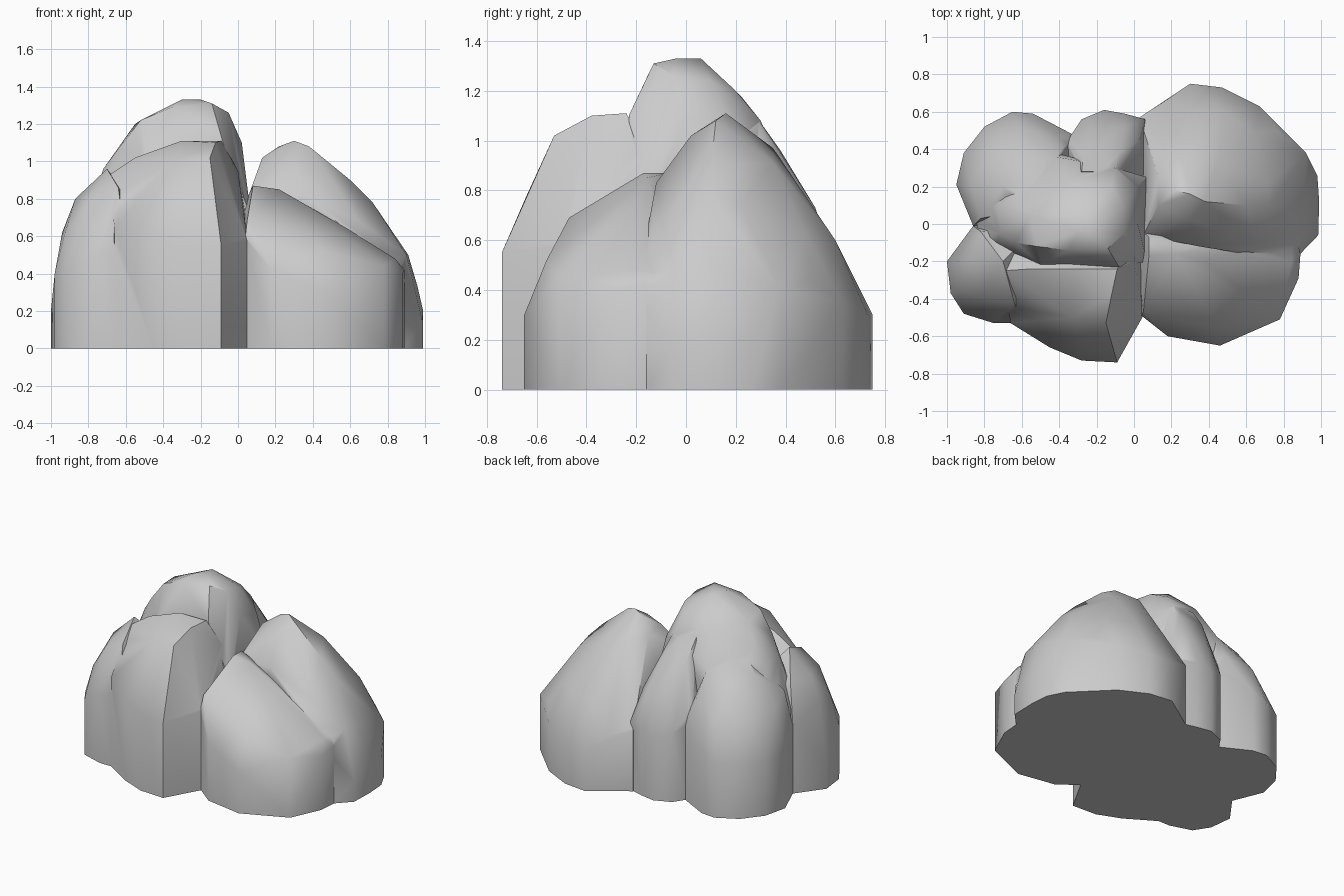
import bpy, bmesh, math


def lobe(name, rim, crown):
    """Convex boulder: rim points drop straight to the ground, crown points shape the top."""
    bm = bmesh.new()
    for x, y, z in rim:
        bm.verts.new((x, y, 0))
        bm.verts.new((x, y, z))
    for p in crown:
        bm.verts.new(p)
    res = bmesh.ops.convex_hull(bm, input=bm.verts[:])
    junk = {v for v in res["geom_interior"] + res["geom_unused"]
            if isinstance(v, bmesh.types.BMVert) and not v.link_faces}
    bmesh.ops.delete(bm, geom=list(junk), context='VERTS')
    bmesh.ops.dissolve_limit(bm, angle_limit=0.02, verts=bm.verts[:], edges=bm.edges[:])
    bmesh.ops.recalc_face_normals(bm, faces=bm.faces[:])
    me = bpy.data.meshes.new(name)
    bm.to_mesh(me)
    bm.free()
    ob = bpy.data.objects.new(name, me)
    bpy.context.collection.objects.link(ob)
    return ob


# central peak, running out to the left flank
peak = lobe("boulder_cluster",
    [(.07, -.2, .7), (.07, .25, .7), (-.84, -.1, .6), (-.84, .08, .6), (-.5, .4, .7)],
    [(-.3, -.04, 1.33), (-.2, -.04, 1.33), (-.25, .06, 1.33), (-.14, -.13, 1.31),
     (-.35, -.14, 1.29), (-.52, -.12, 1.22), (-.55, .05, 1.2), (-.05, -.05, 1.26),
     (-.06, .1, 1.24), (.02, 0, 1.1), (-.12, .2, 1.2), (-.35, .22, 1.18),
     (-.63, -.1, 1.08), (-.63, .1, 1.06), (.02, .2, 1.0), (-.5, -.22, 1.0),
     (-.08, -.23, 1.1), (-.1, .3, 1.08), (-.72, -.05, .96), (-.72, .1, .94),
     (-.42, .36, .93)])

# front shoulder with sloping ledge
front = lobe("front_shoulder",
    [(.05, -.49, .58), (-.09, -.74, .55), (-.28, -.73, .55), (-.45, -.66, .6),
     (-.66, -.53, .65), (.05, 0, .7), (-.7, 0, .7)],
    [(-.13, -.64, .78), (-.3, -.64, .78), (-.15, -.53, 1.02), (-.33, -.5, 1.01),
     (-.63, -.37, .88), (-.09, -.24, 1.11), (-.3, -.24, 1.11), (-.55, -.24, 1.02),
     (.0, -.2, .95), (-.12, -.38, 1.1), (-.7, -.25, .92)])

# left lobe
left = lobe("left_lobe",
    [(-.6, -.53, .55), (-.75, -.53, .5), (-.91, -.48, .4), (-.98, -.37, .4),
     (-1, -.2, .2), (-.86, -.01, .5), (-.5, 0, .7)],
    [(-.94, -.2, .62), (-.93, -.35, .6), (-.87, -.2, .8), (-.8, -.4, .78),
     (-.7, -.2, .96), (-.64, -.42, .86), (-.82, -.04, .78)])

# back left lobe
back_left = lobe("back_left_lobe",
    [(-.86, -.01, .5), (-.95, .21, .4), (-.91, .38, .4), (-.8, .52, .4),
     (-.65, .6, .4), (-.54, .59, .45), (-.31, .47, .55), (-.3, 0, .6)],
    [(-.87, .2, .72), (-.78, .4, .65), (-.6, .51, .68), (-.4, .46, .74),
     (-.7, .2, .91), (-.6, .35, .88), (-.42, .36, .93), (-.45, .1, 1.1),
     (-.82, .03, .76)])

# back middle buttress
back_mid = lobe("back_middle_buttress",
    [(-.36, .44, .65), (-.28, .56, .5), (-.16, .61, .45), (-.05, .59, .5),
     (.06, .56, .5), (.07, .1, .6), (-.38, .1, .6)],
    [(-.22, .5, .73), (-.05, .52, .73), (.03, .45, .72), (-.27, .38, .96),
     (-.08, .38, .95), (-.1, .28, 1.1), (-.28, .28, 1.1)])

# right summit
right = lobe("right_summit",
    [(.03, .57, .45), (.17, .66, .4), (.3, .75, .3), (.47, .73, .3), (.67, .63, .35),
     (.77, .5, .43), (.92, .38, .4), (.98, .26, .2), (.99, .12, .2), (.985, -.06, .15),
     (.05, -.06, .8), (.85, -.2, .4)],
    [(.96, .1, .33), (.91, .1, .5), (.9, -.05, .5), (.3, .6, .58), (.48, .6, .6),
     (.65, .48, .62), (.8, .3, .59), (.45, .48, .75), (.72, .1, .78), (.72, .22, .74),
     (.3, .16, 1.11), (.22, .18, 1.08), (.38, .12, 1.08), (.13, .1, 1.02),
     (.13, .25, 1.0), (.6, .1, .9), (.25, .35, .97), (.45, .35, .91), (.3, .02, 1.02),
     (.35, -.12, .83), (.65, -.1, .68)])

# right front skirt
skirt = lobe("right_front_skirt",
    [(.04, -.49, .6), (.18, -.6, .42), (.46, -.65, .3), (.78, -.51, .44),
     (.88, -.29, .4), (.89, -.16, .42), (.85, .0, .45), (0, 0, .7)],
    [(.05, -.47, .69), (.2, -.5, .62), (.45, -.56, .52), (.7, -.45, .5),
     (.84, -.2, .48), (.08, -.17, .87), (.08, -.07, .87), (.22, -.16, .85),
     (.38, -.2, .75), (.6, -.15, .63)])

# fuse the lobes into one rock
bpy.context.view_layer.objects.active = peak
peak.select_set(True)
parts = [front, left, back_left, back_mid, right, skirt]
for part in parts:
    mod = peak.modifiers.new("union", 'BOOLEAN')
    mod.operation = 'UNION'
    mod.solver = 'EXACT'
    mod.object = part
    bpy.ops.object.modifier_apply(modifier=mod.name)
for part in parts:
    bpy.data.objects.remove(part)
bpy.ops.object.shade_smooth_by_angle(angle=math.radians(45))
